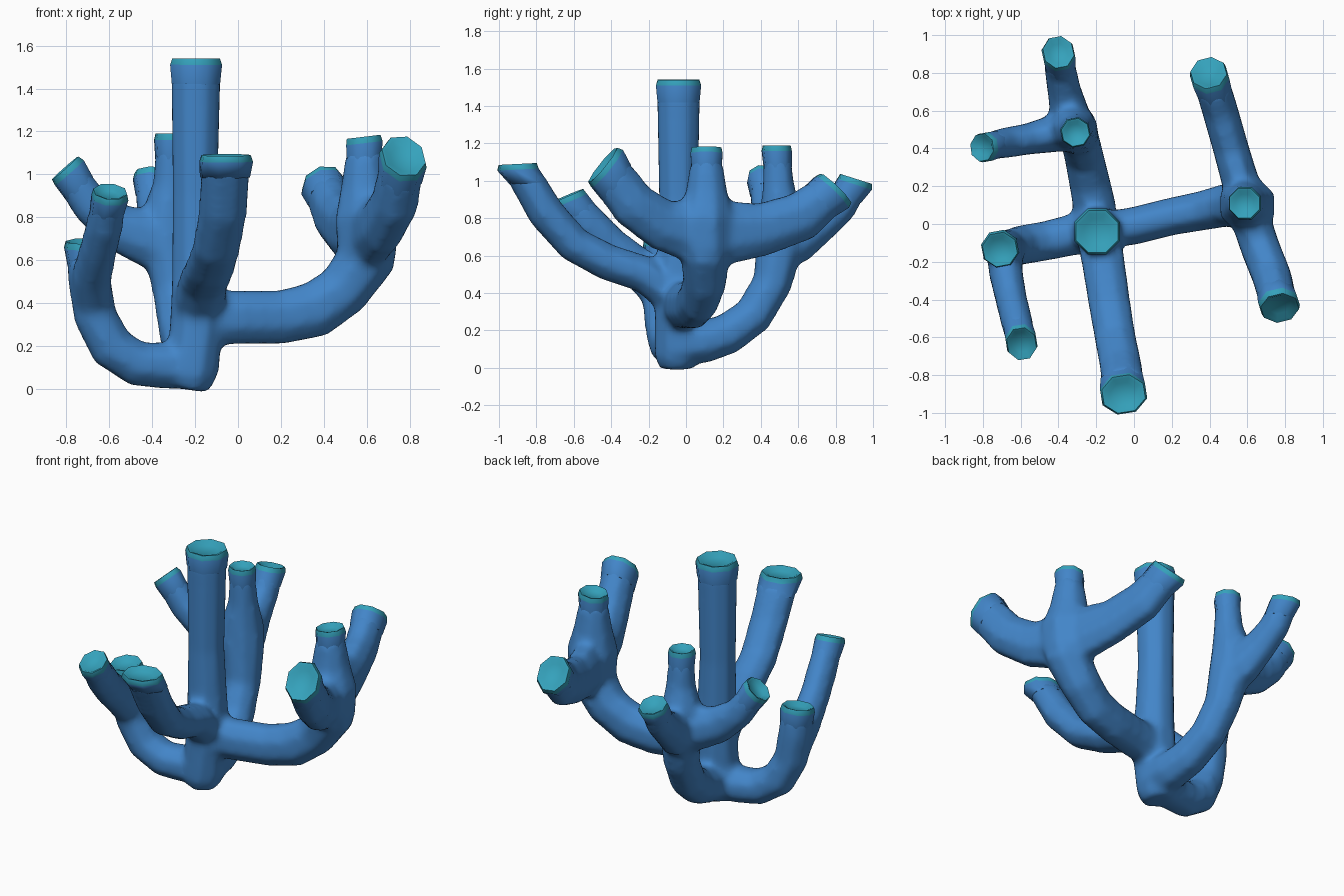
import bpy, bmesh, math
from mathutils import Vector

if "Cube" in bpy.data.objects:
    bpy.data.objects.remove(bpy.data.objects["Cube"])

SIDES = 8


def material(name, rgb):
    m = bpy.data.materials.new(name)
    m.diffuse_color = (*rgb, 1)
    m.use_nodes = True
    m.node_tree.nodes["Principled BSDF"].inputs["Base Color"].default_value = m.diffuse_color
    return m


blue = material("blue", (0.055, 0.235, 0.58))
teal = material("teal", (0.035, 0.36, 0.50))


def ring(bm, co, direction, side, r, aspect):
    d = direction.normalized()
    up = side.cross(d).normalized()
    s = d.cross(up)
    out = []
    for i in range(SIDES):
        a = 2 * math.pi * (i + 0.5) / SIDES
        out.append(bm.verts.new(co + s * (r * math.cos(a)) + up * (r * aspect * math.sin(a))))
    return out


def bridge(bm, a, b, mat=0):
    for i in range(SIDES):
        j = (i + 1) % SIDES
        f = bm.faces.new((a[i], a[j], b[j], b[i]))
        f.material_index = mat
        f.smooth = True


def finish(bm, name):
    bmesh.ops.recalc_face_normals(bm, faces=bm.faces)
    me = bpy.data.meshes.new(name)
    bm.to_mesh(me)
    bm.free()
    me.materials.append(blue)
    me.materials.append(teal)
    ob = bpy.data.objects.new(name, me)
    bpy.context.collection.objects.link(ob)
    return ob


def branch(body, pts, aspect=1.0, tip=None, name=None):
    """Add a tapered tube to the body (x, y, z, radius, optional height ratio);
    a named branch also gets a cupped tip."""
    P = [Vector(p[:3]) for p in pts]
    R = [p[3] for p in pts]
    A = [p[4] if len(p) > 4 else aspect for p in pts]
    chord = P[-1] - P[0]
    flat = Vector((chord.x, chord.y, 0))
    side = Vector((flat.y, -flat.x, 0)).normalized() if flat.length > 0.1 else Vector((1, 0, 0))
    T = [(P[min(i + 1, len(P) - 1)] - P[max(i - 1, 0)]).normalized() for i in range(len(P))]
    if tip:
        T[-1] = Vector(tip).normalized()
    ends = list(P)
    radii = [r + 0.006 for r in R]
    seg = (P[-1] - P[-2]).normalized()
    if name:
        ends[-1] = P[-1] - seg * 0.06
        radii[-1] = R[-1] * 0.97
    rings = [ring(body, c, t, side, r, a) for c, t, r, a in zip(ends, T, radii, A)]
    for a, b in zip(rings, rings[1:]):
        bridge(body, a, b)
    body.faces.new(rings[0])
    body.faces.new(rings[-1])
    if name:
        # sleeve, bevelled rim and shallow cup
        bm = bmesh.new()
        r = R[-1] * 1.03
        prof = [(-0.12, 0.93), (-0.03, 1.0), (0.0, 0.92), (-0.004, 0.78), (-0.022, 0.55)]
        rs = [ring(bm, P[-1] + (seg if k == 0 else T[-1]) * h, T[-1], side, r * f, aspect)
              for k, (h, f) in enumerate(prof)]
        for k in range(1, len(rs)):
            bridge(bm, rs[k - 1], rs[k], 1 if k > 1 else 0)
        cup = bm.faces.new(rs[-1])
        cup.material_index = 1
        cup.smooth = True
        bm.faces.new(rs[0])
        ob = finish(bm, name)
        bpy.ops.object.select_all(action='DESELECT')
        ob.select_set(True)
        bpy.context.view_layer.objects.active = ob
        bpy.ops.object.shade_smooth_by_angle(angle=math.radians(60))


body = bmesh.new()

# central trunk
branch(body, [(-.23, -.05, -.003, .09), (-.22, -.05, .06, .12), (-.19, -.04, .3, .13),
              (-.19, -.04, .5, .12), (-.2, -.04, .9, .105), (-.195, -.04, 1.54, .127)],
       name="trunk_tip")

# front branch
branch(body, [(-.19, -.04, .36, .12), (-.16, -.22, .5, .115), (-.13, -.42, .565, .112),
              (-.1, -.6, .66, .11), (-.07, -.75, .83, .112), (-.055, -.9, 1.09, .126)],
       aspect=0.87, tip=(0, -.05, 1), name="front_tip")

# right arm and its three tips
branch(body, [(-.2, -.04, .33, .1), (.0, -.01, .335, .1), (.2, .04, .335, .1),
              (.36, .07, .37, .105), (.49, .1, .46, .115, 1.1), (.6, .1, .61, .13, 1.05),
              (.61, .1, .75, .13, 1)],
       aspect=1.26)
branch(body, [(.6, .1, .62, .14), (.6, .1, .8, .15), (.59, .11, .93, .115), (.585, .11, 1.175, .09)],
       tip=(-.12, 0, 1), name="right_middle_tip")
branch(body, [(.57, .18, .72, .1, 1.75), (.62, .02, .735, .105, 1.6), (.67, -.13, .765, .105, 1.3),
              (.73, -.28, .87, .105), (.772, -.445, 1.085, .109)],
       aspect=1.2, tip=(.15, -.75, .62), name="right_front_tip")
branch(body, [(.62, .02, .73, .1, 1.7), (.57, .2, .72, .1, 1.75), (.51, .41, .74, .095, 1.5),
              (.45, .62, .81, .095, 1.4), (.395, .8, .96, .103)],
       aspect=1.2, tip=(-.15, .66, .7), name="right_back_tip")

# left arm and its two tips
branch(body, [(-.2, -.04, .11, .11), (-.34, -.06, .11, .11), (-.47, -.09, .118, .105),
              (-.59, -.11, .195, .105), (-.665, -.13, .34, .1), (-.695, -.13, .52, .098),
              (-.71, -.135, .69, .1)],
       tip=(-.03, -.15, 1), name="left_side_tip")
branch(body, [(-.68, -.12, .4, .095), (-.68, -.25, .53, .09), (-.65, -.4, .65, .083),
              (-.62, -.52, .77, .083), (-.595, -.635, .92, .085)],
       aspect=1.2, tip=(.05, -.38, .9), name="left_front_tip")

# back arm and its three tips
branch(body, [(-.2, -.06, .13, .12), (-.21, .1, .14, .115), (-.235, .22, .18, .11),
              (-.265, .36, .28, .105), (-.29, .46, .45, .105), (-.315, .5, .65, .125),
              (-.325, .51, .82, .12), (-.31, .495, .96, .085), (-.31, .485, 1.19, .08)],
       tip=(0, 0, 1), name="back_middle_tip")
branch(body, [(-.3, .45, .6, .1), (-.34, .58, .69, .105, 1.3), (-.37, .71, .77, .088, 1.2),
              (-.39, .82, .86, .083), (-.4, .91, 1.01, .088)],
       aspect=1.1, tip=(0, .3, .95), name="back_rear_tip")
branch(body, [(-.28, .5, .65, .11, 1.2), (-.42, .48, .705, .1, 1.35), (-.56, .45, .755, .082, 1.35),
              (-.68, .43, .85, .08), (-.805, .405, 1.03, .08)],
       aspect=1.12, tip=(-.66, -.05, .75), name="back_left_tip")

# merge the tubes into one body with soft joints
coral = finish(body, "coral_body")
rm = coral.modifiers.new("merge", 'REMESH')
rm.mode = 'VOXEL'
rm.voxel_size = 0.02
rm.use_smooth_shade = True
sm = coral.modifiers.new("soften", 'SMOOTH')
sm.factor = 0.5
sm.iterations = 10
